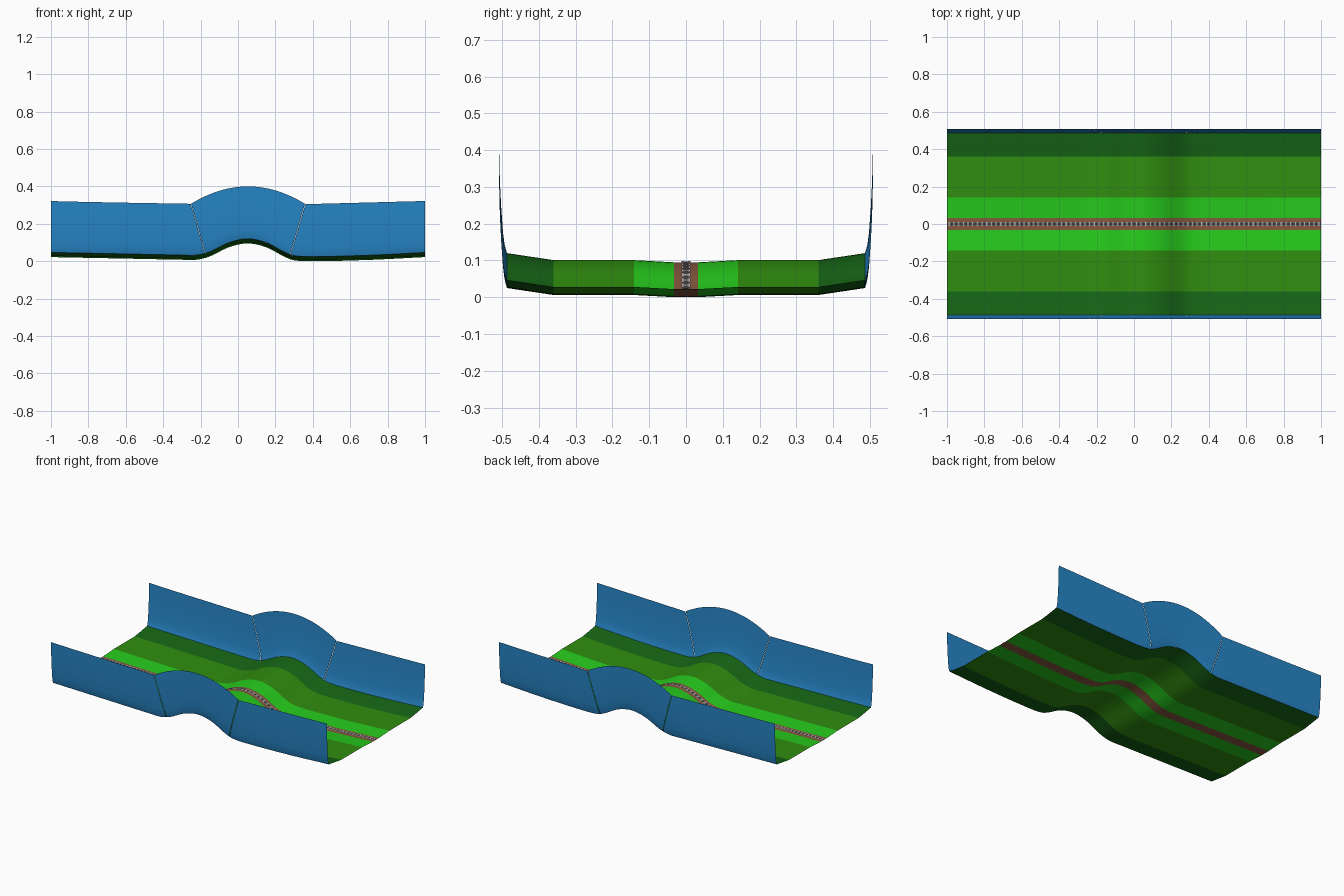
import bpy, bmesh, math

if "Cube" in bpy.data.objects:
    bpy.data.objects.remove(bpy.data.objects["Cube"])

# Height of the track centre line along x
PATH = [(-1.0, .022), (-.6, .014), (-.3, .008), (-.22, .008), (-.15, .026), (-.05, .074),
        (.05, .095), (.15, .075), (.25, .023), (.3, .005), (.4, .0), (.7, .007), (1.0, .022)]


def slope(i):
    a, b = PATH[max(i - 1, 0)], PATH[min(i + 1, len(PATH) - 1)]
    return (b[1] - a[1]) / (b[0] - a[0])


def path_z(x):
    i = 0
    while i < len(PATH) - 2 and x > PATH[i + 1][0]:
        i += 1
    (x0, z0), (x1, z1) = PATH[i], PATH[i + 1]
    h, t = x1 - x0, (x - x0) / (x1 - x0)
    z = ((2*t**3 - 3*t*t + 1) * z0 + (t**3 - 2*t*t + t) * h * slope(i)
         + (3*t*t - 2*t**3) * z1 + (t**3 - t*t) * h * slope(i + 1))
    return max(z, 0)


def material(name, color):
    m = bpy.data.materials.new(name)
    m.diffuse_color = (*color, 1)
    m.use_nodes = True
    m.node_tree.nodes["Principled BSDF"].inputs["Base Color"].default_value = m.diffuse_color
    return m


def finish(bm, name, mat, smooth=True):
    me = bpy.data.meshes.new(name)
    bm.to_mesh(me)
    bm.free()
    ob = bpy.data.objects.new(name, me)
    bpy.context.collection.objects.link(ob)
    me.materials.append(mat)
    for p in me.polygons:
        p.use_smooth = smooth
    return ob


def sheet(name, rows, mat, flip=False):
    bm = bmesh.new()
    grid = [[bm.verts.new(co) for co in r] for r in rows]
    for r0, r1 in zip(grid, grid[1:]):
        for j in range(len(r0) - 1):
            f = (r0[j], r1[j], r1[j + 1], r0[j + 1])
            bm.faces.new(f[::-1] if flip else f)
    return finish(bm, name, mat)


brown = material("earth", (.24, .10, .05))
bright = material("bright_green", (.02, .60, .012))
mid = material("mid_green", (.03, .27, .005))
dark = material("dark_green", (.008, .13, .008))
blue = material("blue", (.02, .24, .58))
steel = material("steel", (.45, .42, .42))
black = material("dark_steel", (.06, .05, .05))

XS = [-1 + 2 * i / 100 for i in range(101)]


# Ground strips following the path
def strip(name, y0, h0, y1, h1, mat):
    sheet(name, [[(x, y0, path_z(x) + h0), (x, y1, path_z(x) + h1)] for x in XS], mat)


strip("centre_strip", -.032, .0, .032, .0, brown)
for side, s in (("front", -1), ("back", 1)):
    for name, ya, ha, yb, hb, mat in (("inner_strip", .032, 0, .142, .006, bright),
                                      ("middle_strip", .142, .006, .36, .006, mid),
                                      ("outer_strip", .36, .006, .487, .025, dark)):
        if s > 0:
            strip(f"{side}_{name}", ya, ha, yb, hb, mat)
        else:
            strip(f"{side}_{name}", -yb, hb, -ya, ha, mat)

# Side walls: three panels each, fanned around the hump, as (bottom x, top x)
SECTION = [(0, .487), (.04, .490), (.09, .4935), (.2, .4975), (.45, .5025), (.7, .506), (1, .508)]
PANELS = [("left", -1, -.176, -1, -.253), ("centre", -.174, .278, -.251, .358),
          ("right", .28, 1, .36, 1)]


def top_z(part, t):
    if part == "centre":
        return .307 + .093 * (1 - (2 * t - 1) ** 2)
    if part == "left":
        return .322 - .015 * t ** .8
    return .305 + .017 * t


for side, s in (("front", -1), ("back", 1)):
    for part, b0, b1, t0, t1 in PANELS:
        rows = []
        for i in range(33):
            t = i / 32
            xb, xt = b0 + (b1 - b0) * t, t0 + (t1 - t0) * t
            zb, zt = path_z(xb) + .025, top_z(part, t)
            rows.append([(xb + (xt - xb) * k, s * y, zb + (zt - zb) * k) for k, y in SECTION])
        sheet(f"{side}_wall_{part}", rows, blue, s < 0)

# Chain along the centre: dark bed with small steel links
sheet("chain_bed", [[(x, y, path_z(x) + .002) for y in (-.011, .011)] for x in XS], black)
bm = bmesh.new()
for i in range(80):
    x = -.9875 + i * .025
    # two side plates and a cross pin per link
    for x0, x1, y0, y1 in ((x - .009, x + .009, -.012, -.007), (x - .009, x + .009, .007, .012),
                           (x - .003, x + .003, -.007, .007)):
        f = [bm.verts.new((px, py, path_z(px) + .0035))
             for px, py in ((x0, y0), (x1, y0), (x1, y1), (x0, y1))]
        bm.faces.new(f)
finish(bm, "chain_links", steel, False)
